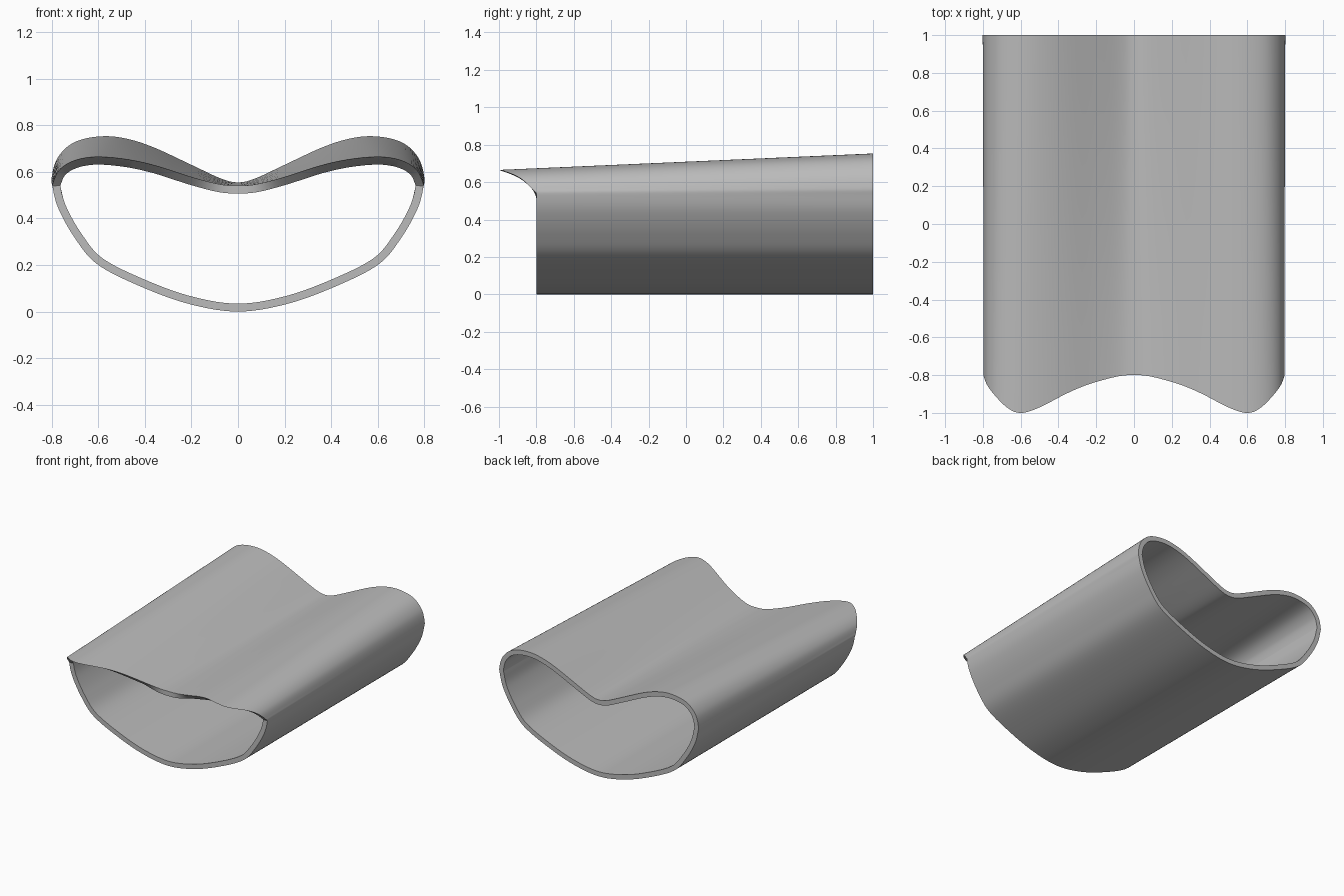
import bpy, math
from mathutils import Vector

cube = bpy.data.objects.get("Cube")
if cube:
    bpy.data.objects.remove(cube)

WALL = 0.034
STEPS = 6    # curve samples between profile points
RINGS = 6    # sections along the length

# Right half of the cross-section, from top dip round to the keel
LOWER = [(.795, .53), (.77, .44), (.70, .315), (.60, .20),
         (.40, .10), (.20, .03), (0, 0)]
BACK = [(0, .555), (.07, .57), (.2, .63), (.35, .70), (.46, .738), (.56, .753),
        (.66, .742), (.73, .71), (.78, .65), (.80, .575)] + LOWER
FRONT = [(0, .541), (.08, .547), (.2, .578), (.35, .626), (.47, .653), (.59, .665),
         (.67, .658), (.73, .637), (.77, .605), (.79, .565)] + LOWER


def smooth_loop(half):
    """Mirror a half profile and run a closed Catmull-Rom curve through it."""
    pts = [Vector(p) for p in half]
    pts += [Vector((-p.x, p.y)) for p in reversed(pts[1:-1])]
    n, out = len(pts), []
    for i in range(n):
        a, b, c, d = (pts[(i + k) % n] for k in (-1, 0, 1, 2))
        for s in range(STEPS):
            t = s / STEPS
            out.append(0.5 * (2 * b + (c - a) * t + (2 * a - 5 * b + 4 * c - d) * t ** 2
                              + (3 * b - a - 3 * c + d) * t ** 3))
    return out


def inset(loop):
    """Offset a clockwise loop inward by the wall thickness."""
    out = []
    for i, p in enumerate(loop):
        d = (loop[(i + 1) % len(loop)] - loop[i - 1]).normalized()
        out.append(p + WALL * Vector((d.y, -d.x)))
    return out


def front_y(z):
    """Curved front cut that sweeps the upper lip forward."""
    u = min(max((z - .541) / .124, 0), 1)
    return -.8 - .2 * (.6 * u + .4 * u ** 5)


def loft(front, back):
    rings = []
    for r in range(RINGS + 1):
        t = r / RINGS
        ring = []
        for f, b in zip(front, back):
            p = f.lerp(b, t)
            y = front_y(f.y)
            ring.append((p.x, y + (1 - y) * t, p.y))
        rings.append(ring)
    return rings


# Tube: outer skin front to back, then inner skin back to front
front, back = smooth_loop(FRONT), smooth_loop(BACK)
rings = loft(front, back) + loft(inset(front), inset(back))[::-1]
n, m = len(front), len(rings)
verts = [v for ring in rings for v in ring]
faces = []
for r in range(m):
    s = (r + 1) % m
    for i in range(n):
        j = (i + 1) % n
        faces.append((r * n + i, s * n + i, s * n + j, r * n + j))

mesh = bpy.data.meshes.new("curved_tube")
mesh.from_pydata(verts, [], faces)
mesh.update()
tube = bpy.data.objects.new("curved_tube", mesh)
bpy.context.collection.objects.link(tube)

# Material
grey = bpy.data.materials.new("light_grey")
grey.use_nodes = True
colour = (.5, .5, .5, 1)
grey.diffuse_color = colour
grey.node_tree.nodes["Principled BSDF"].inputs["Base Color"].default_value = colour
mesh.materials.append(grey)

bpy.ops.object.select_all(action='DESELECT')
tube.select_set(True)
bpy.context.view_layer.objects.active = tube
bpy.ops.object.mode_set(mode='EDIT')
bpy.ops.mesh.select_all(action='SELECT')
bpy.ops.mesh.normals_make_consistent(inside=False)
bpy.ops.object.mode_set(mode='OBJECT')
bpy.ops.object.shade_smooth_by_angle(angle=math.radians(30))
